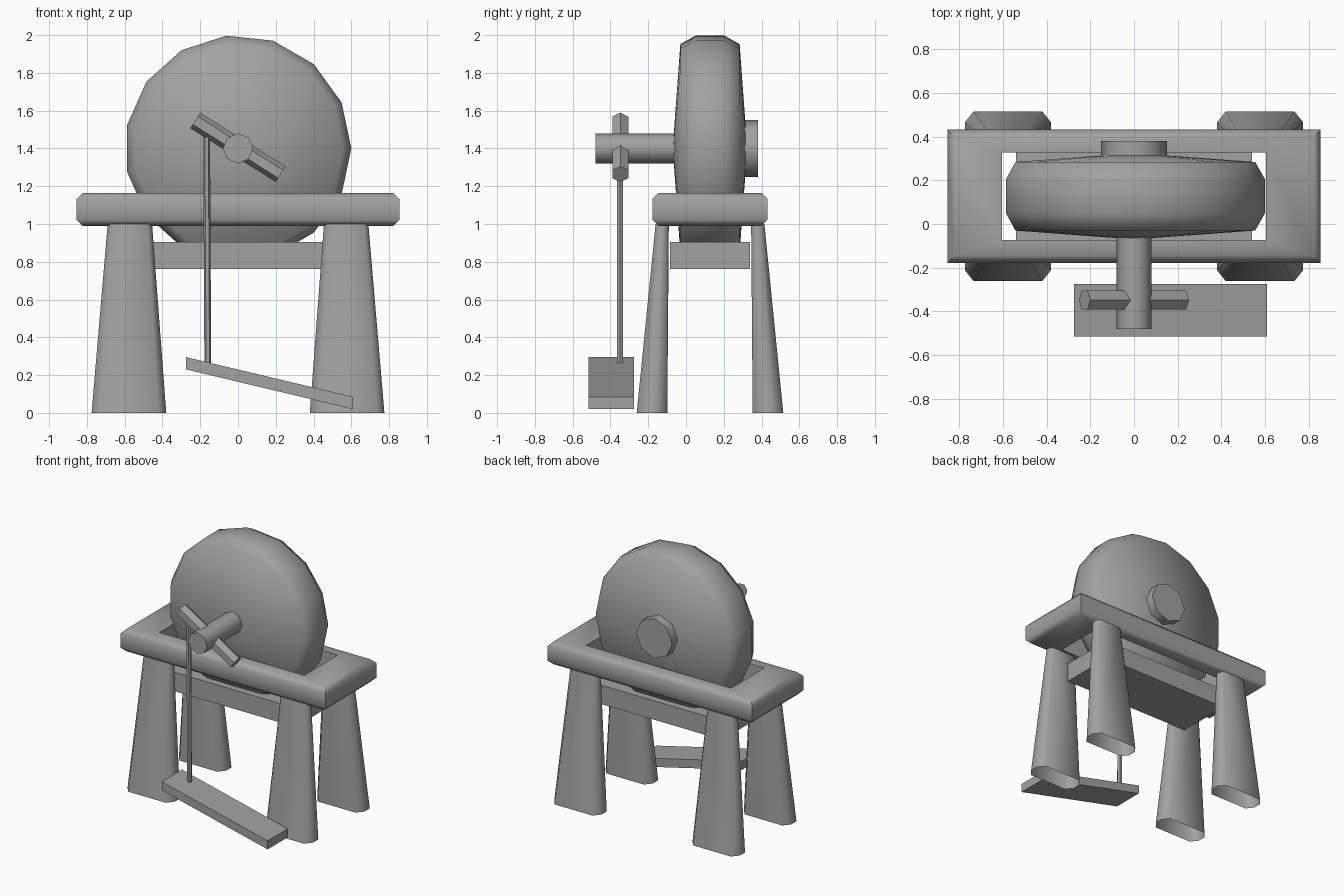
import bpy
import bmesh
from math import sin, cos, pi, radians
from mathutils import Vector, Matrix

if "Cube" in bpy.data.objects:
    bpy.data.objects.remove(bpy.data.objects["Cube"], do_unlink=True)

MID_Y = 0.127      # centre plane of stand and wheel
AXLE_Z = 1.4

grey = bpy.data.materials.new("plain_grey")
grey.use_nodes = True
grey.diffuse_color = (0.36, 0.36, 0.36, 1)
grey.node_tree.nodes["Principled BSDF"].inputs["Base Color"].default_value = grey.diffuse_color


def loft(name, rings, closed=False, caps=(True, True), angle=50):
    """Skin a list of equal point rings into one object."""
    bm = bmesh.new()
    loops = [[bm.verts.new(p) for p in ring] for ring in rings]
    pairs = list(zip(loops, loops[1:]))
    if closed:
        pairs.append((loops[-1], loops[0]))
    for a, b in pairs:
        n = len(a)
        for i in range(n):
            j = (i + 1) % n
            bm.faces.new((a[i], a[j], b[j], b[i]))
    if not closed:
        if caps[0]:
            bm.faces.new(loops[0][::-1])
        if caps[1]:
            bm.faces.new(loops[-1])
    bmesh.ops.recalc_face_normals(bm, faces=bm.faces)
    mesh = bpy.data.meshes.new(name)
    bm.to_mesh(mesh)
    bm.free()
    mesh.materials.append(grey)
    mesh.shade_smooth()
    mesh.set_sharp_from_angle(angle=radians(angle))
    obj = bpy.data.objects.new(name, mesh)
    bpy.context.scene.collection.objects.link(obj)
    return obj


def rect(hx, hy, z):
    return [Vector((sx * hx, MID_Y + sy * hy, z))
            for sx, sy in ((-1, -1), (1, -1), (1, 1), (-1, 1))]


def disc_y(radius, y, sides):
    """Ring around the axle line."""
    return [Vector((radius * cos(2 * pi * i / sides), y,
                    AXLE_Z + radius * sin(2 * pi * i / sides)))
            for i in range(sides)]


def bar(name, start, end, radius, sides=6):
    """Straight prism with a corner lying in the front plane."""
    start, end = Vector(start), Vector(end)
    along = (end - start).normalized()
    v = Vector((0, 1, 0))
    u = v.cross(along)
    ring = [radius * (u * cos(2 * pi * i / sides) + v * sin(2 * pi * i / sides))
            for i in range(sides)]
    return loft(name, [[start + p for p in ring], [end + p for p in ring]])


# Table frame: chamfered section swept round a rectangular opening
loft("table_frame", [rect(0.605, 0.2, 0.99), rect(0.822, 0.272, 0.99),
                     rect(0.855, 0.305, 1.022), rect(0.855, 0.305, 1.132),
                     rect(0.822, 0.272, 1.165), rect(0.605, 0.2, 1.165)], closed=True)

# Block under the wheel
loft("lower_trough", [rect(0.54, 0.213, 0.762), rect(0.54, 0.213, 0.905)])


# Tapered legs with clipped corners, open underneath
def leg_ring(x0, x1, y0, y1, z, cx, cy):
    return [(x0 + cx, y0, z), (x1 - cx, y0, z), (x1, y0 + cy, z), (x1, y1 - cy, z),
            (x1 - cx, y1, z), (x0 + cx, y1, z), (x0, y1 - cy, z), (x0, y0 + cy, z)]


for side, sx in (("left", 1), ("right", -1)):
    for end, sy in (("front", -1), ("back", 1)):
        bottom = leg_ring(0.38, 0.775, 0.226, 0.388, 0, 0.04, 0.05)
        top = leg_ring(0.455, 0.69, 0.218, 0.288, 1.0, 0.024, 0.022)
        loft(f"{end}_{side}_leg",
             [[Vector((x * sx, MID_Y + y * sy, z)) for x, y, z in ring]
              for ring in (bottom, top)], caps=(False, True))

# Grinding wheel: slightly domed sides and a rounded rim
profile = [(0.06, -0.193), (0.555, -0.157), (0.6, -0.077),
           (0.6, 0.077), (0.555, 0.157), (0.06, 0.193)]
loft("grinding_wheel", [disc_y(r, MID_Y + y, 15) for r, y in profile], angle=65)

# Axle and rear hub
loft("axle", [disc_y(0.08, y, 8) for y in (-0.48, 0.3)])
loft("rear_hub", [disc_y(0.15, y, 8) for y in (0.29, 0.38)])

# Crank, connecting rod and treadle
bar("crank_arm", (-0.226, -0.348, 1.548), (0.226, -0.348, 1.264), 0.049)
bar("connecting_rod", (-0.16, -0.35, 0.25), (-0.166, -0.35, 1.46), 0.018)
loft("treadle", [[Vector((x, y, z + dz)) for y, dz in
                  ((-0.515, 0), (-0.275, 0), (-0.275, 0.065), (-0.515, 0.065))]
                 for x, z in ((-0.275, 0.23), (0.608, 0.02))])
